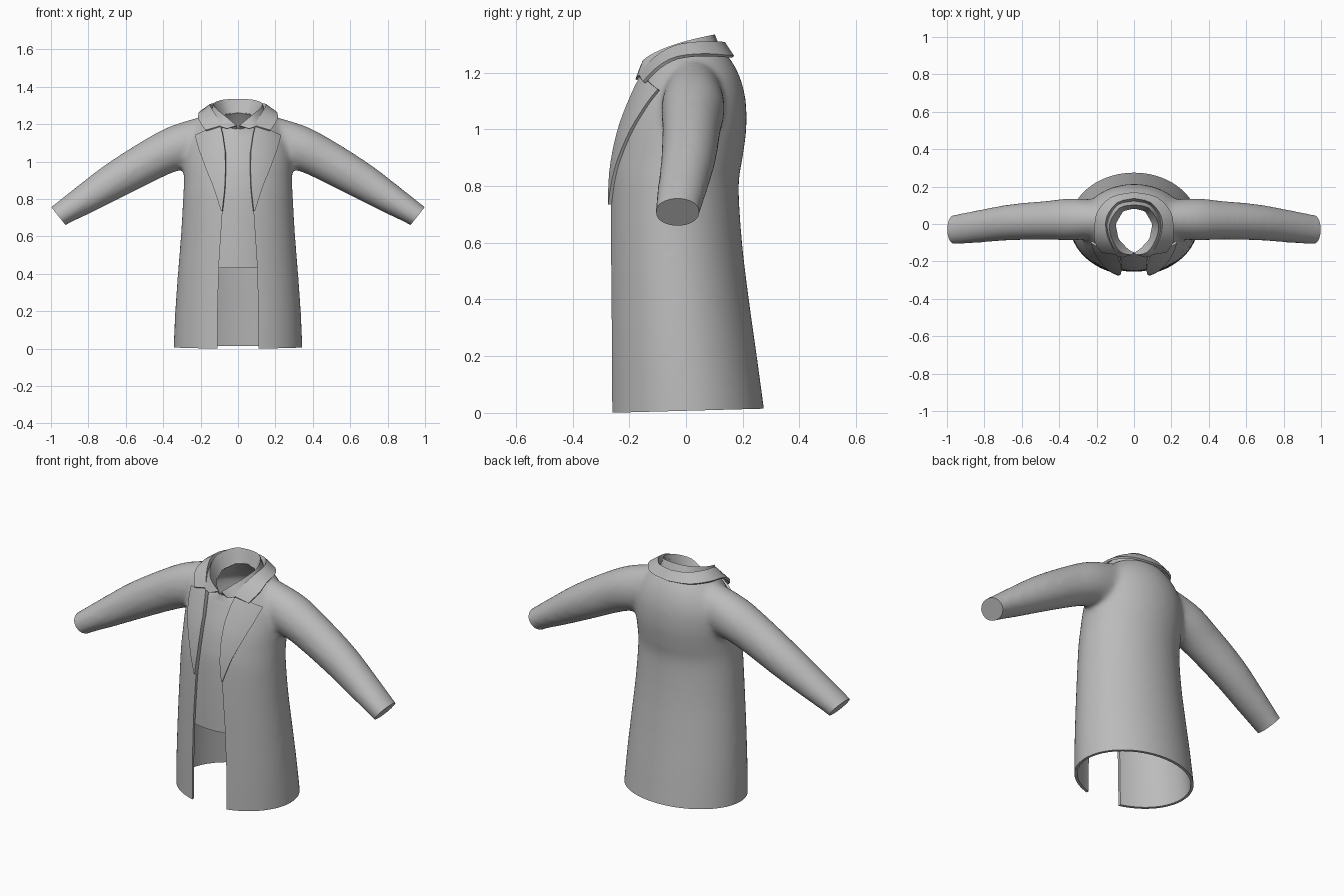
import bpy, bmesh, math
from mathutils import Vector
from mathutils.bvhtree import BVHTree

if "Cube" in bpy.data.objects:
    bpy.data.objects.remove(bpy.data.objects["Cube"])

grey = bpy.data.materials.new("cloth_grey")
grey.diffuse_color = (0.5, 0.5, 0.5, 1)
grey.use_nodes = True
grey.node_tree.nodes["Principled BSDF"].inputs["Base Color"].default_value = grey.diffuse_color


def smooth_rows(rows, k=4):
    """Catmull-Rom interpolation through a list of number tuples."""
    out = []
    for i in range(len(rows) - 1):
        a, b, c, d = (rows[max(i - 1, 0)], rows[i], rows[i + 1], rows[min(i + 2, len(rows) - 1)])
        for s in range(k):
            t = s / k
            out.append(tuple(0.5 * (2 * q + (r - p) * t + (2 * p - 5 * q + 4 * r - u) * t * t
                                    + (3 * q - p - 3 * r + u) * t ** 3)
                             for p, q, r, u in zip(a, b, c, d)))
    return out + [rows[-1]]


def add_loft(bm, rings, closed=True, caps=True):
    vs = [[bm.verts.new(p) for p in ring] for ring in rings]
    n = len(vs[0])
    for a, b in zip(vs, vs[1:]):
        for j in range(n if closed else n - 1):
            bm.faces.new((a[j], a[(j + 1) % n], b[(j + 1) % n], b[j]))
    if caps:
        bm.faces.new(vs[0])
        bm.faces.new(vs[-1])


def make(name, bm):
    bmesh.ops.recalc_face_normals(bm, faces=bm.faces)
    me = bpy.data.meshes.new(name)
    bm.to_mesh(me)
    bm.free()
    ob = bpy.data.objects.new(name, me)
    bpy.context.collection.objects.link(ob)
    return ob


def bake(ob):
    dg = bpy.context.evaluated_depsgraph_get()
    me = bpy.data.meshes.new_from_object(ob.evaluated_get(dg))
    ob.modifiers.clear()
    ob.data = me


def thicken(ob, t):
    m = ob.modifiers.new("thickness", 'SOLIDIFY')
    m.thickness, m.offset = t, 0
    bake(ob)


def finish(ob, angle=35):
    ob.data.materials.clear()
    ob.data.materials.append(grey)
    bpy.ops.object.select_all(action='DESELECT')
    ob.select_set(True)
    bpy.context.view_layer.objects.active = ob
    bpy.ops.object.shade_smooth_by_angle(angle=math.radians(angle))


# Torso sections: height, half width, front y, back y
TORSO = [(-.1, .347, -.275, .288), (0, .345, -.275, .277), (.2, .336, -.276, .25),
         (.4, .322, -.276, .222), (.6, .306, -.276, .198), (.8, .294, -.271, .186),
         (.9, .29, -.259, .2), (1, .29, -.236, .213), (1.1, .277, -.2, .211),
         (1.18, .24, -.167, .192), (1.24, .19, -.135, .162), (1.28, .14, -.1, .13)]
N = 48


def torso_rings(sections, inset=0):
    rings = []
    for z, w, f, b in smooth_rows(sections):
        w, f, b = w - inset, f + inset, b - inset
        rings.append([(w * math.sin(a), (f + b) / 2 + (b - f) / 2 * math.cos(a), z)
                      for a in (2 * math.pi * i / N for i in range(N))])
    return rings


# Sleeve sections: top x, top z, bottom x, bottom z, centre y, half depth
SLEEVE = [(1.047, .718, .967, .623, -.03, .078), (1, .757, .92, .66, -.03, .08),
          (.86, .868, .76, .738, -.01, .089), (.7, .99, .6, .818, .01, .097),
          (.5, 1.117, .43, .903, .02, .104), (.36, 1.19, .32, .95, .025, .112),
          (.2, 1.24, .2, .97, .025, .105)]

# Coat outer volume: torso and both sleeves fused and softened
bm = bmesh.new()
add_loft(bm, torso_rings(TORSO))
for side in (1, -1):
    rings = []
    for tx, tz, bx, bz, yc, yh in smooth_rows(SLEEVE):
        rings.append([(side * ((tx + bx) / 2 + (tx - bx) / 2 * math.cos(a)), yc + yh * math.sin(a),
                       (tz + bz) / 2 + (tz - bz) / 2 * math.cos(a))
                      for a in (2 * math.pi * i / 32 for i in range(32))])
    add_loft(bm, rings)
coat = make("coat", bm)
m = coat.modifiers.new("fuse", 'REMESH')
m.mode, m.voxel_size = 'VOXEL', .014
m = coat.modifiers.new("soften", 'SMOOTH')
m.factor, m.iterations = .5, 14
bake(coat)

# Crisp hem and cuffs
bm = bmesh.new()
bm.from_mesh(coat.data)
tree = BVHTree.FromBMesh(bm)
for co, no in (((0, 0, .0075), (0, .027, -1)), ((.96, 0, .708), (.78, 0, -.62)),
               ((-.96, 0, .708), (-.78, 0, -.62))):
    bmesh.ops.bisect_plane(bm, geom=bm.verts[:] + bm.edges[:] + bm.faces[:],
                           plane_co=co, plane_no=no, clear_outer=True)
    bmesh.ops.holes_fill(bm, edges=[e for e in bm.edges if e.is_boundary], sides=0)
bmesh.ops.recalc_face_normals(bm, faces=bm.faces)
bm.to_mesh(coat.data)
bm.free()

# Hollow inside, and front opening that follows the coat edge
bm = bmesh.new()
add_loft(bm, torso_rings([(-.2, .347, -.275, .288)] + TORSO + [(1.4, .13, -.1, .12)], .016))
cavity = make("cavity_cutter", bm)
EDGE = [(.11, -.2), (.11, 0), (.108, .25), (.1, .48), (.083, .735), (.07, .85), (.066, .95),
        (.067, 1.05), (.08, 1.14), (.095, 1.2), (.15, 1.28), (.15, 1.42)]
bm = bmesh.new()
outline = EDGE + [(-x, z) for x, z in reversed(EDGE)]
add_loft(bm, [[(x, y, z) for x, z in outline] for y in (-.5, -.02)])
slot = make("opening_cutter", bm)
for cutter in (cavity, slot):
    m = coat.modifiers.new("cut", 'BOOLEAN')
    m.operation, m.solver, m.object = 'DIFFERENCE', 'EXACT', cutter
    bake(coat)
    bpy.data.objects.remove(cutter)
finish(coat)

# Lapels laid on the coat front: inner x, z, outer x, z
LAPEL = [(.083, .735, .088, .735), (.07, .85, .132, .87), (.066, .95, .172, .97),
         (.067, 1.05, .205, 1.06), (.08, 1.14, .226, 1.138), (.093, 1.195, .172, 1.163)]
for side, label in ((1, "left"), (-1, "right")):
    rows = []
    for (a, b) in zip(LAPEL, LAPEL[1:]):
        rows += [[p + (q - p) * s / 3 for p, q in zip(a, b)] for s in range(3)]
    rows.append(LAPEL[-1])
    rings = []
    for xi, zi, xo, zo in rows:
        ring = []
        for j in range(7):
            x, z = side * (xi + (xo - xi) * j / 6), zi + (zo - zi) * j / 6
            hit = tree.ray_cast(Vector((x, -1, z)), Vector((0, 1, 0)))[0]
            ring.append((x, (hit.y if hit else -.15) - .004, z))
        rings.append(ring)
    bm = bmesh.new()
    add_loft(bm, rings, closed=False, caps=False)
    lapel = make("lapel_" + label, bm)
    thicken(lapel, .016)
    finish(lapel)


# Collars: stations from back centre to front, each with base, fold and fall points
def collar(name, stations, t):
    half = smooth_rows(stations, 3)
    full = [[(-p[i], p[i + 1], p[i + 2]) for i in (0, 3, 6)] for p in reversed(half[1:])]
    full += [[p[i:i + 3] for i in (0, 3, 6)] for p in half]
    bm = bmesh.new()
    add_loft(bm, full, closed=False, caps=False)
    ob = make(name, bm)
    thicken(ob, t)
    finish(ob, 30)


collar("coat_collar", [
    (0, .115, 1.25, 0, .137, 1.302, 0, .165, 1.255),
    (.08, .1, 1.25, .09, .115, 1.303, .12, .14, 1.258),
    (.135, .04, 1.25, .147, .04, 1.303, .195, .06, 1.262),
    (.14, -.04, 1.24, .15, -.04, 1.29, .208, -.03, 1.252),
    (.115, -.11, 1.215, .125, -.11, 1.25, .207, -.095, 1.218),
    (.088, -.158, 1.175, .09, -.165, 1.19, .172, -.148, 1.165)], .012)

SHIRT_COLLAR = [
    (0, .085, 1.26, 0, .102, 1.33, 0, .122, 1.27),
    (.06, .07, 1.255, .078, .085, 1.327, .09, .1, 1.268),
    (.1, .0, 1.235, .13, .0, 1.307, .148, .0, 1.25),
    (.085, -.08, 1.205, .115, -.085, 1.278, .14, -.09, 1.22),
    (.035, -.135, 1.18, .07, -.15, 1.24, .1, -.16, 1.19),
    (.004, -.155, 1.175, .01, -.164, 1.19, .06, -.175, 1.175)]
collar("shirt_collar", SHIRT_COLLAR, .008)

# Shirt body: open tube under the coat that narrows into the collar base
rings = torso_rings([(.43, .32, -.276, .22)] + TORSO[4:9] + [(1.14, .25, -.184, .2)], .024)
base = [s[:3] for s in SHIRT_COLLAR]
neck = []
for i in range(N):
    u = min(i, N - i) / (N / 2) * 5
    k = min(int(u), 4)
    p = Vector(base[k]).lerp(Vector(base[k + 1]), u - k)
    neck.append((p.x if i <= N // 2 else -p.x, p.y, p.z))
rings.append(neck)
bm = bmesh.new()
add_loft(bm, rings, caps=False)
shirt = make("shirt", bm)
thicken(shirt, .006)
finish(shirt)
